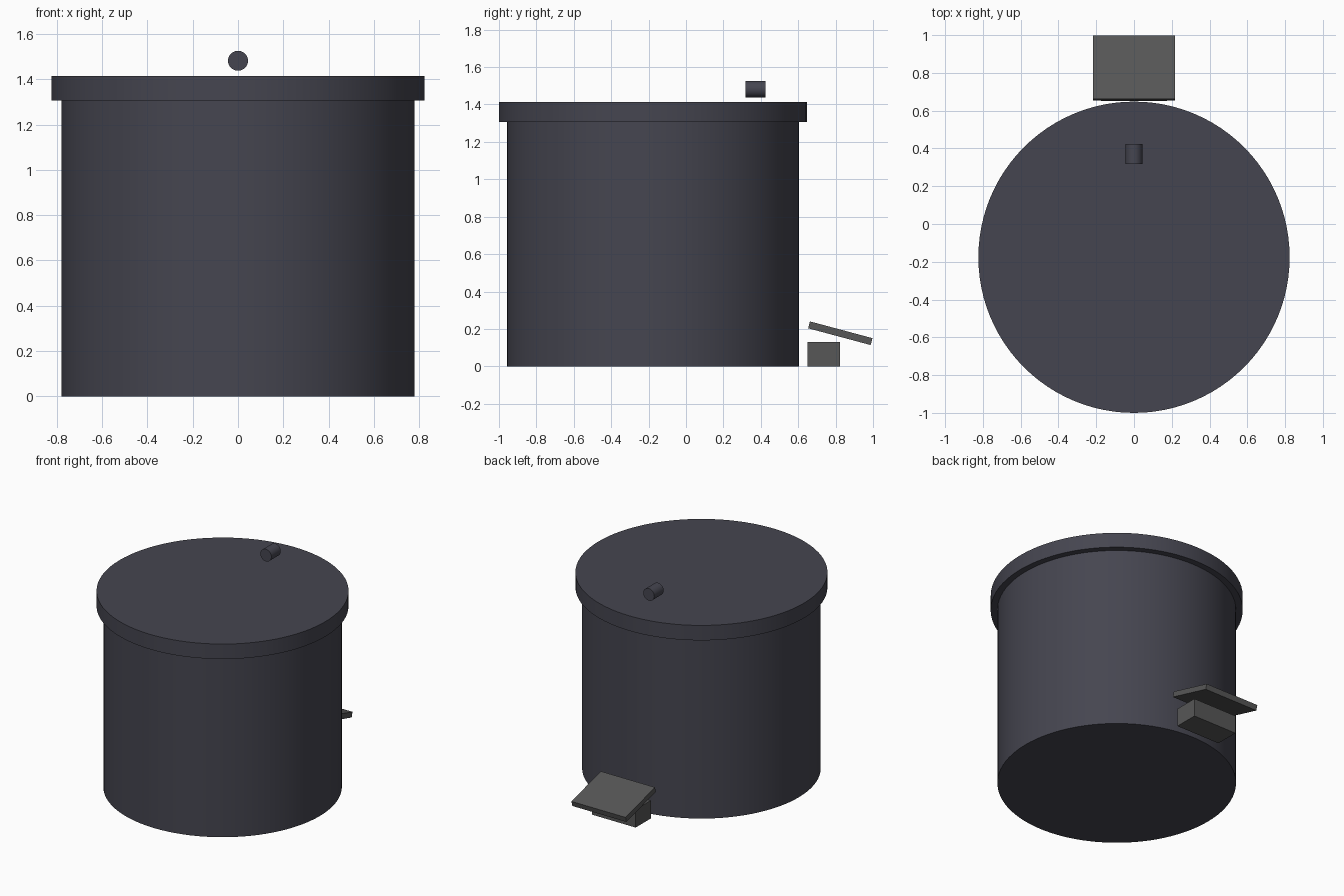
import bpy
import math

if "Cube" in bpy.data.objects:
    bpy.data.objects.remove(bpy.data.objects["Cube"])

BODY_Y = -0.176


def material(name, rgb):
    mat = bpy.data.materials.new(name)
    mat.diffuse_color = (*rgb, 1)
    mat.use_nodes = True
    mat.node_tree.nodes["Principled BSDF"].inputs["Base Color"].default_value = mat.diffuse_color
    return mat


DARK = material("dark_slate", (0.06, 0.06, 0.08))
GREY = material("dark_grey", (0.095, 0.095, 0.095))


def finish(name, mat):
    obj = bpy.context.object
    obj.name = name
    obj.data.materials.append(mat)
    bpy.ops.object.shade_smooth_by_angle(angle=math.radians(30))
    return obj


def cylinder(name, radius, depth, loc, rot=(0, 0, 0), sides=64):
    bpy.ops.mesh.primitive_cylinder_add(vertices=sides, radius=radius, depth=depth,
                                        location=loc, rotation=rot)
    return finish(name, DARK)


def box(name, size, loc, tilt=0):
    bpy.ops.mesh.primitive_cube_add(size=1, location=loc, rotation=(tilt, 0, 0))
    bpy.context.object.scale = size
    bpy.ops.object.transform_apply(location=False, rotation=False, scale=True)
    return finish(name, GREY)


# Round bin and its overhanging lid
cylinder("bin_body", 0.78, 1.31, (0, BODY_Y, 0.655), sides=96)
cylinder("lid", 0.824, 0.108, (0, BODY_Y, 1.36), sides=96)

# Small knob lying front to back above the lid
cylinder("lid_knob", 0.044, 0.107, (0, 0.371, 1.482), (math.pi / 2, 0, 0), 32)

# Foot pedal: support block and tilted plate
box("pedal_block", (0.35, 0.173, 0.13), (0, 0.737, 0.065))
box("pedal_plate", (0.432, 0.346, 0.038), (0, 0.825, 0.177), math.radians(-15))
